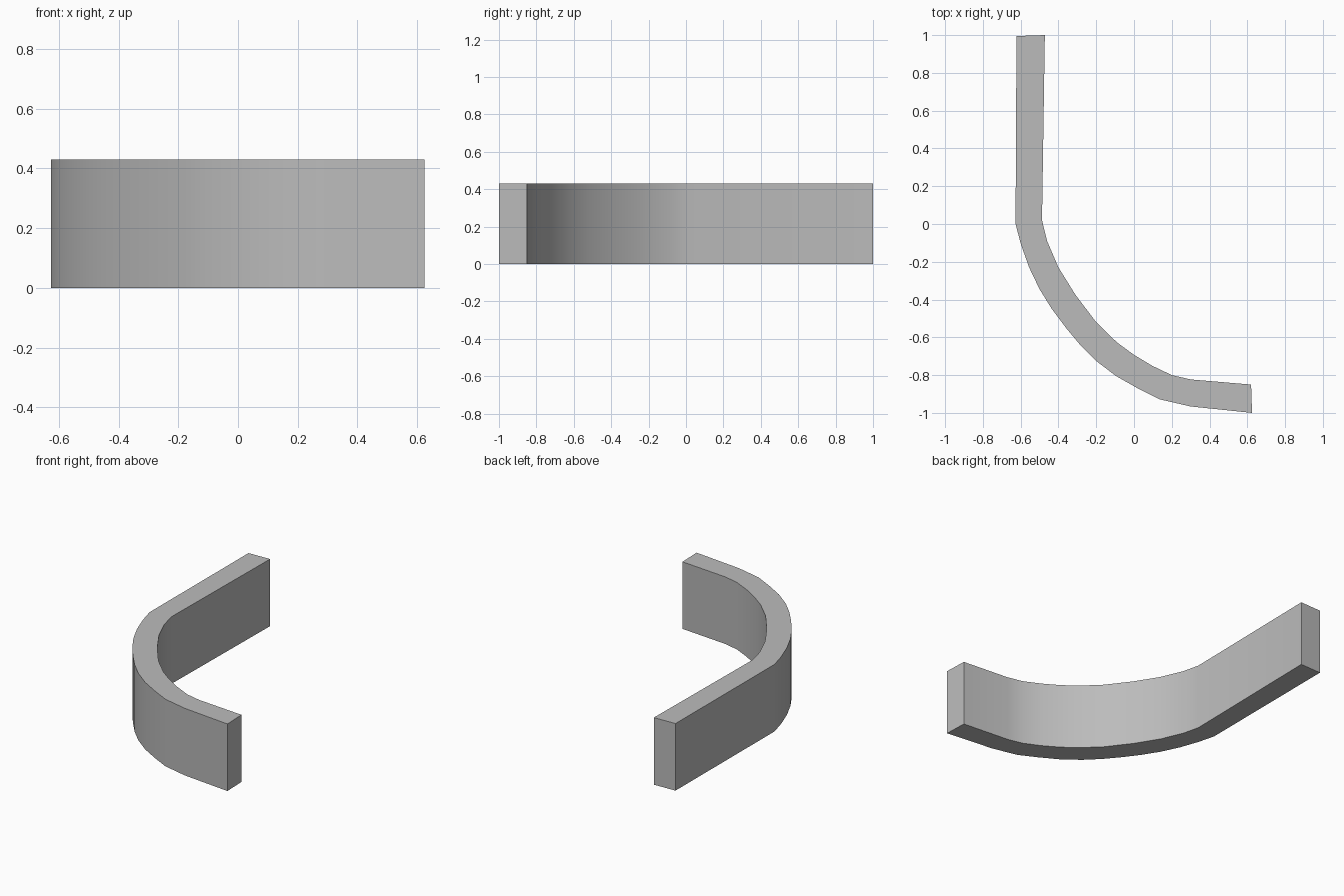
import bpy
import bmesh
import math

old = bpy.data.objects.get("Cube")
if old:
    bpy.data.objects.remove(old, do_unlink=True)

HEIGHT = 0.43

# Wall outline in plan, from the straight back end round to the front end
OUTER = [(-0.622, 0.995), (-0.627, 0.0), (-0.598, -0.11), (-0.555, -0.23),
         (-0.50, -0.345), (-0.435, -0.45), (-0.36, -0.55), (-0.285, -0.64),
         (-0.20, -0.725), (-0.095, -0.805), (0.02, -0.87), (0.135, -0.928),
         (0.30, -0.966), (0.625, -1.0)]
INNER = [(-0.472, 1.0), (-0.487, 0.02), (-0.46, -0.09), (-0.40, -0.23),
         (-0.31, -0.375), (-0.20, -0.52), (-0.09, -0.627), (0.0, -0.693),
         (0.095, -0.75), (0.20, -0.80), (0.30, -0.823), (0.62, -0.85)]

# Plain grey paint
grey = bpy.data.materials.new("plain_grey")
grey.use_nodes = True
colour = (0.5, 0.5, 0.5, 1.0)
grey.diffuse_color = colour
grey.node_tree.nodes["Principled BSDF"].inputs["Base Color"].default_value = colour

# Curved wall: extrude the outline straight up
bm = bmesh.new()
base = bm.faces.new([bm.verts.new((x, y, 0)) for x, y in OUTER + INNER[::-1]])
top = bmesh.ops.extrude_face_region(bm, geom=[base], use_keep_orig=True)
bmesh.ops.translate(bm, vec=(0, 0, HEIGHT),
                    verts=[v for v in top["geom"] if isinstance(v, bmesh.types.BMVert)])
bmesh.ops.recalc_face_normals(bm, faces=bm.faces)
mesh = bpy.data.meshes.new("curved_wall")
bm.to_mesh(mesh)
bm.free()
mesh.materials.append(grey)

wall = bpy.data.objects.new("curved_wall", mesh)
bpy.context.collection.objects.link(wall)
bpy.ops.object.select_all(action='DESELECT')
wall.select_set(True)
bpy.context.view_layer.objects.active = wall
bpy.ops.object.shade_smooth_by_angle(angle=math.radians(30))
